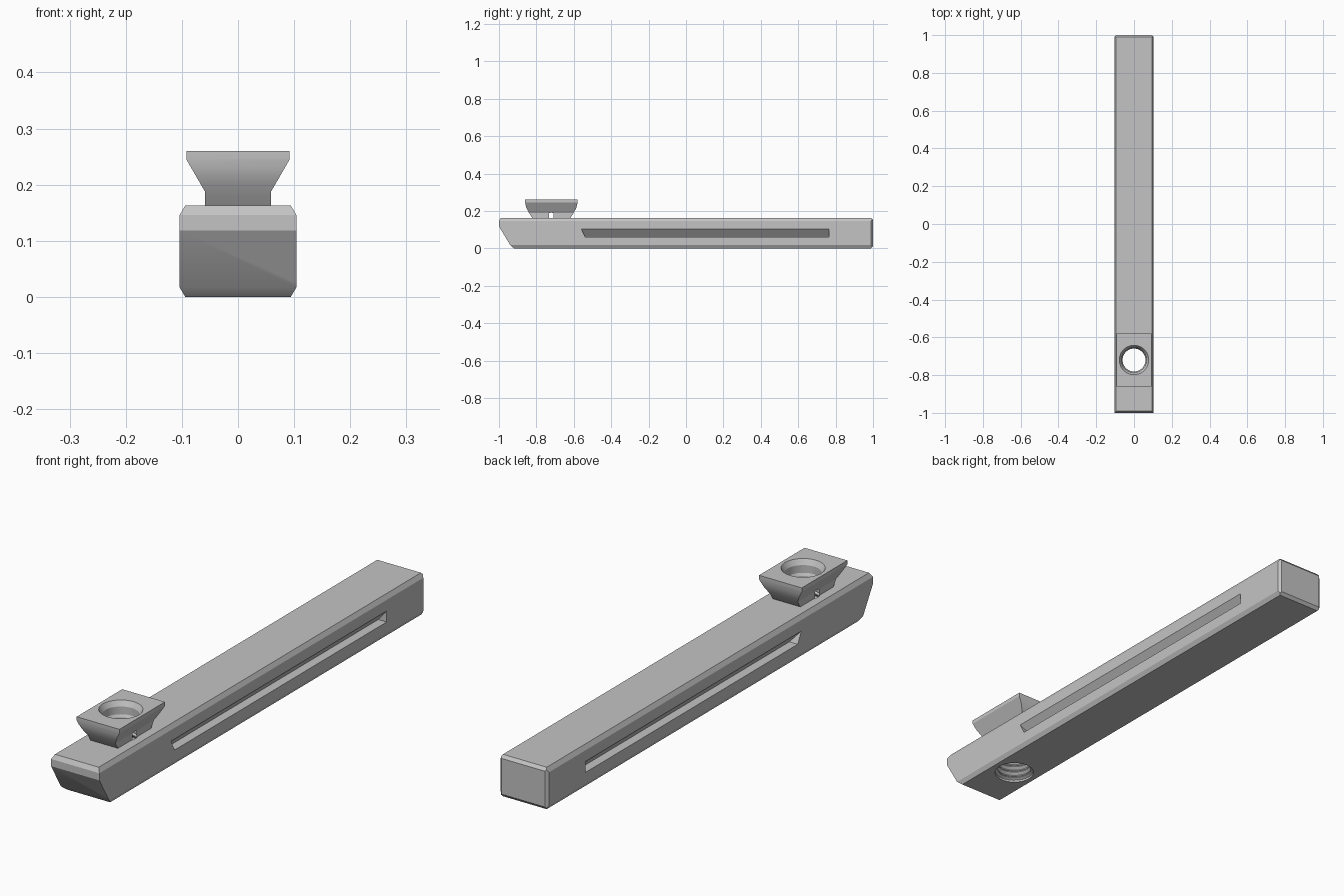
import bpy, bmesh, math
from mathutils import Vector

cube = bpy.data.objects.get("Cube")
if cube:
    bpy.data.objects.remove(cube, do_unlink=True)

grey = bpy.data.materials.new("mid grey")
grey.use_nodes = True
grey.diffuse_color = (0.55, 0.55, 0.55, 1)
grey.node_tree.nodes["Principled BSDF"].inputs["Base Color"].default_value = (0.55, 0.55, 0.55, 1)


def finish_mesh(name, bm):
    bmesh.ops.recalc_face_normals(bm, faces=bm.faces)
    mesh = bpy.data.meshes.new(name)
    bm.to_mesh(mesh)
    bm.free()
    mesh.materials.append(grey)
    obj = bpy.data.objects.new(name, mesh)
    bpy.context.collection.objects.link(obj)
    return obj


def prism(name, points, axis, start, end):
    """Extrude a closed outline along one axis; the outline uses the other two axes in order."""
    bm = bmesh.new()
    verts = []
    for p in points:
        co = list(p)
        co.insert(axis, start)
        verts.append(bm.verts.new(co))
    face = bm.faces.new(verts)
    moved = bmesh.ops.extrude_face_region(bm, geom=[face])["geom"]
    shift = Vector((0, 0, 0))
    shift[axis] = end - start
    bmesh.ops.translate(bm, verts=[v for v in moved if isinstance(v, bmesh.types.BMVert)], vec=shift)
    return finish_mesh(name, bm)


def lathe(name, profile, y, sides=48):
    """Closed solid of revolution around a vertical axis."""
    bm = bmesh.new()
    rings = []
    for r, z in profile:
        angles = [2 * math.pi * i / sides for i in range(sides)]
        rings.append([bm.verts.new((r * math.cos(a), y + r * math.sin(a), z)) for a in angles])
    for low, high in zip(rings, rings[1:]):
        for i in range(sides):
            j = (i + 1) % sides
            bm.faces.new((low[i], low[j], high[j], high[i]))
    bm.faces.new(rings[0])
    bm.faces.new(rings[-1])
    return finish_mesh(name, bm)


def carve(obj, tool, operation):
    mod = obj.modifiers.new(operation.lower(), "BOOLEAN")
    mod.operation = operation
    mod.solver = "EXACT"
    mod.object = tool
    bpy.ops.object.select_all(action="DESELECT")
    bpy.context.view_layer.objects.active = obj
    obj.select_set(True)
    bpy.ops.object.modifier_apply(modifier=mod.name)
    bpy.data.objects.remove(tool, do_unlink=True)


def smooth(obj, degrees):
    bpy.ops.object.select_all(action="DESELECT")
    bpy.context.view_layer.objects.active = obj
    obj.select_set(True)
    bpy.ops.object.shade_smooth_by_angle(angle=math.radians(degrees))


def mirrored(half, centre=0):
    """Close an outline by mirroring its points across a vertical line."""
    return half + [(2 * centre - a, b) for a, b in reversed(half)]


W, H, HOLE_Y = 0.104, 0.163, -0.72

# Long bar: side outline intersected with chamfered end and plan outlines
bar = prism("bar", [(-0.99, H), (-1, 0.146), (-1, 0.118), (-0.94, 0.017), (-0.92, 0),
                    (0.99, 0), (1, 0.012), (1, 0.151), (0.99, H)], 0, -W, W)
section = mirrored([(W - 0.01, 0), (W, 0.017), (W, 0.146), (W - 0.01, H)])
carve(bar, prism("section", section, 1, -1.1, 1.1), "INTERSECT")
plan = mirrored([(W, -1.2), (W, 0.99), (W - 0.01, 1)])
carve(bar, prism("plan", plan, 2, -0.1, 0.3), "INTERSECT")

# Wedge-shaped grip grooves along both sides
for side in (-1, 1):
    groove = prism("groove", [(side * (W + 0.01), 0.06), (side * (W + 0.01), 0.103),
                              (side * W, 0.103), (side * (W - 0.036), 0.06)], 1, -0.56, 0.765)
    for v in groove.data.vertices:
        if v.co.y < 0 and v.co.z < 0.08:
            v.co.y += 0.022
    carve(bar, groove, "DIFFERENCE")

# Threaded hole through the bar
thread = [(0.074, -0.02), (0.074, 0.008)]
PITCH = 0.024
for i in range(6):
    z = 0.014 + i * PITCH
    thread += [(0.063, z), (0.063, z + 0.004), (0.073, z + 0.012), (0.073, z + 0.015)]
thread += [(0.063, 0.158), (0.063, 0.2)]
carve(bar, lathe("thread", thread, HOLE_Y), "DIFFERENCE")
smooth(bar, 20)

# Dovetail block: flared across, with rounded undercut ends
flare = mirrored([(0.059, 0.15), (0.059, 0.188), (0.092, 0.245), (0.092, 0.26)])
block = prism("dovetail_block", flare, 1, -0.9, -0.5)
ends = mirrored([(-0.822, 0.14), (-0.822, 0.163), (-0.834, 0.181), (-0.845, 0.2), (-0.853, 0.216),
                 (-0.858, 0.232), (-0.86, 0.246), (-0.86, 0.27)], HOLE_Y)
carve(block, prism("ends", ends, 0, -0.2, 0.2), "INTERSECT")

# Countersunk bore, just breaking through the narrow neck
bore = [(0.0605, 0.1), (0.0605, 0.2), (0.066, 0.21), (0.066, 0.24), (0.078, 0.26), (0.078, 0.28)]
carve(block, lathe("bore", bore, HOLE_Y), "DIFFERENCE")
smooth(block, 25)
